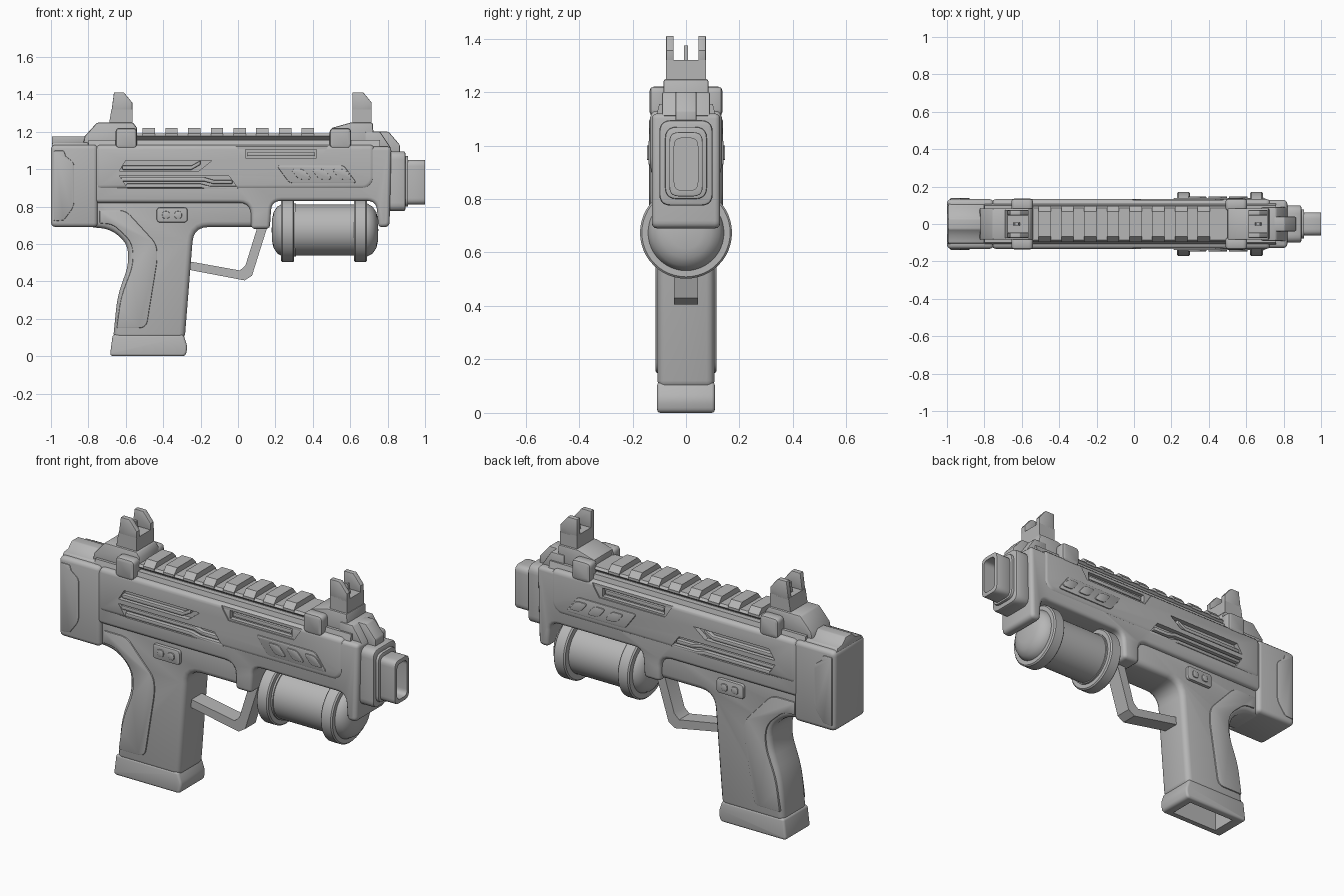
import bpy, bmesh, math
from mathutils import Vector, Matrix

if "Cube" in bpy.data.objects:
    bpy.data.objects.remove(bpy.data.objects["Cube"], do_unlink=True)

GREY = (0.47, 0.47, 0.47, 1)
mat = bpy.data.materials.new("matte grey")
mat.use_nodes = True
mat.diffuse_color = GREY
mat.node_tree.nodes["Principled BSDF"].inputs["Base Color"].default_value = GREY
parts, cutters = [], []


def fillet(pts):
    """Round every corner that carries a third value, its radius."""
    out, n = [], len(pts)
    for i, p in enumerate(pts):
        c = Vector(p[:2])
        if len(p) < 3:
            out.append(c)
            continue
        a, b = Vector(pts[i - 1][:2]) - c, Vector(pts[(i + 1) % n][:2]) - c
        r = min(p[2], a.length * 0.48, b.length * 0.48)
        s, e = c + a.normalized() * r, c + b.normalized() * r
        for k in range(6):
            t = k / 5
            out.append(s * (1 - t) ** 2 + c * 2 * t * (1 - t) + e * t * t)
    return out


def finish(name, bm, bevel=0, seg=2, cutter=False):
    bmesh.ops.recalc_face_normals(bm, faces=bm.faces)
    me = bpy.data.meshes.new(name)
    bm.to_mesh(me)
    bm.free()
    me.materials.append(mat)
    ob = bpy.data.objects.new(name, me)
    bpy.context.collection.objects.link(ob)
    if bevel:
        m = ob.modifiers.new("bevel", "BEVEL")
        m.width, m.segments, m.limit_method = bevel, seg, "ANGLE"
        m.angle_limit = math.radians(40)
    if cutter:
        ob.hide_render = True
    (cutters if cutter else parts).append(ob)
    return ob


def prism(name, pts, lo, hi, axis="y", mirror=False, **kw):
    """Extrude an (x,z) outline along y, or a (y,z) outline along x."""
    bm = bmesh.new()
    for s in ((1, -1) if mirror else (1,)):
        rings = []
        for d in (lo * s, hi * s):
            rings.append([bm.verts.new((p[0], d, p[1]) if axis == "y" else (d, p[0], p[1]))
                          for p in fillet(pts)])
        a, b = rings
        bm.faces.new(a)
        bm.faces.new(b[::-1])
        for i in range(len(a)):
            bm.faces.new((a[i - 1], a[i], b[i], b[i - 1]))
    return finish(name, bm, **kw)


def slab(name, pts, half, **kw):
    return prism(name, pts, -half, half, **kw)


def rect(a0, a1, b0, b1, r=0):
    pts = [(a0, b0), (a1, b0), (a1, b1), (a0, b1)]
    return [(*p, r) for p in pts] if r else pts


def strip(path, t):
    return path + [(x, z - t) for x, z in reversed(path)]


def sym(half):
    """Mirror a half cross-section across y = 0."""
    return half + [(-y, z) for y, z in reversed(half)]


def lathe(name, profile, z, seg=48):
    bm = bmesh.new()
    vs = [bm.verts.new((x, 0, z + r)) for x, r in profile]
    es = [bm.edges.new(e) for e in zip(vs, vs[1:])]
    bmesh.ops.spin(bm, geom=vs + es, cent=(0, 0, z), axis=(1, 0, 0),
                   angle=math.tau, steps=seg, use_duplicate=False)
    bmesh.ops.remove_doubles(bm, verts=bm.verts, dist=1e-4)
    return finish(name, bm)


def cut(cutter, *targets):
    for ob in targets:
        m = ob.modifiers.new("cut", "BOOLEAN")
        m.object, m.operation, m.solver = cutter, "DIFFERENCE", "EXACT"


# Receiver shells
shell = slab("lower_shell", [
    (-0.77, 0.82), (0.07, 0.82, 0.07), (0.07, 0.68), (0.17, 0.68), (0.18, 0.83, 0.05),
    (0.74, 0.83, 0.05), (0.75, 0.69), (0.81, 0.69, 0.03), (0.82, 1.12), (-0.77, 1.12)],
    0.128, bevel=0.02, seg=3)
cover = slab("upper_cover", [
    (-0.76, 0.89), (0.69, 0.89, 0.04), (0.73, 0.93, 0.04), (0.73, 1.13), (-0.76, 1.13)],
    0.134, bevel=0.025, seg=3)
prism("top_deck", sym([(0.112, 1.11), (0.1, 1.155)]), -0.8, 0.76, axis="x")

# Grip, frame and hollow base
frame = slab("grip_frame", [
    (-0.8, 0.9), (-0.8, 0.69), (-0.68, 0.68, 0.07), (-0.59, 0.6, 0.06), (-0.585, 0.49, 0.06),
    (-0.645, 0.32, 0.07), (-0.668, 0.09), (-0.285, 0.09), (-0.237, 0.69, 0.08),
    (0.1, 0.69), (0.1, 0.9)], 0.107, bevel=0.03, seg=3)
base = slab("grip_base", [
    (-0.685, 0.0, 0.02), (-0.28, 0.0, 0.02), (-0.27, 0.05, 0.02), (-0.292, 0.115), (-0.67, 0.115)],
    0.108, bevel=0.02, seg=3)
cut(prism("magazine_well", rect(-0.62, -0.33, -0.1, 0.3), -0.07, 0.07, cutter=True), frame, base)
prism("grip_panel", [
    (-0.74, 0.78), (-0.6, 0.78, 0.04), (-0.435, 0.6, 0.04), (-0.43, 0.52, 0.04),
    (-0.49, 0.15, 0.04), (-0.65, 0.15), (-0.625, 0.32, 0.06), (-0.56, 0.49, 0.06),
    (-0.565, 0.61, 0.06), (-0.67, 0.705, 0.06), (-0.74, 0.71)],
    0.095, 0.114, mirror=True, bevel=0.006)

# Control plate with two buttons
prism("control_plate", rect(-0.435, -0.27, 0.715, 0.795, 0.02), 0.1, 0.124, mirror=True, bevel=0.006)
for i, x in enumerate((-0.385, -0.32)):
    prism(f"button_{i + 1}", rect(x - 0.02, x + 0.02, 0.735, 0.775, 0.018),
          0.12, 0.13, mirror=True, bevel=0.004)

# Side vents, cut in and filled with ribs
for name, pts in (
        ("vent_upper", [(-0.6, 1.045), (-0.14, 1.045), (-0.21, 0.99), (-0.635, 0.99)]),
        ("vent_lower", [(-0.635, 0.965), (-0.05, 0.965), (0.0, 0.897), (-0.59, 0.897)])):
    cut(prism(name, pts, 0.106, 0.2, mirror=True, cutter=True), shell, cover)
for i, path in enumerate((
        [(-0.62, 1.018), (-0.25, 1.018), (-0.2, 1.046)],
        [(-0.625, 0.956), (-0.18, 0.956), (-0.13, 0.942), (-0.03, 0.942)],
        [(-0.6, 0.922), (-0.2, 0.922), (-0.15, 0.91), (0, 0.91)])):
    prism(f"vent_rib_{i + 1}", strip(path, 0.022), 0.1, 0.128, mirror=True, bevel=0.006)

# Side slot with its bar
cut(prism("slot_bevel", [(-0.01, 1.12), (0.035, 1.05), (0.435, 1.05), (0.48, 1.12)],
          0.127, 0.2, mirror=True, cutter=True), cover)
cut(prism("slot", rect(0.04, 0.42, 1.06, 1.105), 0.105, 0.2, mirror=True, cutter=True), shell, cover)
prism("slot_bar", rect(0.05, 0.41, 1.07, 1.092), 0.1, 0.118, mirror=True, bevel=0.004)

# Slanted plate with three raised pads
prism("slanted_plate", [(0.205, 1.02, 0.02), (0.565, 1.02, 0.02), (0.635, 0.925, 0.02), (0.275, 0.925, 0.02)],
      0.12, 0.14, mirror=True, bevel=0.005)
for i in range(3):
    x = 0.28 + 0.11 * i
    prism(f"plate_pad_{i + 1}", [(x, 1.0, 0.02), (x + 0.07, 1.0, 0.02), (x + 0.115, 0.945, 0.02),
                                 (x + 0.045, 0.945, 0.02)], 0.13, 0.146, mirror=True, bevel=0.005)

# Butt
slab("butt", [(-1.0, 0.69, 0.03), (-0.75, 0.69), (-0.75, 1.13), (-1.0, 1.13, 0.03)],
     0.133, bevel=0.025, seg=3)
prism("butt_pad", [(-0.985, 1.1), (-0.93, 1.1), (-0.92, 1.07), (-0.875, 1.035, 0.02),
                   (-0.875, 0.8, 0.03), (-0.93, 0.725), (-0.985, 0.72)],
      0.1, 0.138, mirror=True, bevel=0.008)
prism("butt_ridge", sym([(0.115, 1.11), (0.1, 1.14), (0.06, 1.145), (0.028, 1.175)]),
      -0.995, -0.8, axis="x", bevel=0.006)

# Trigger guard
guard = [(-0.28, 0.51), (0.01, 0.458), (0.04, 0.485), (0.11, 0.71),
         (0.163, 0.71), (0.075, 0.43), (0.035, 0.405), (-0.28, 0.465)]
slab("trigger_guard", guard, 0.045)

# Underslung canister and its bands
end = [(0.0, 0.0), (0.002, 0.06), (0.01, 0.095), (0.03, 0.125), (0.06, 0.142), (0.13, 0.142), (0.13, 0.136)]
AXIS_Z = 0.674
lathe("canister", [(0.18 + d, r) for d, r in end] + [(0.75 - d, r) for d, r in reversed(end)], AXIS_Z)
for side, x in (("rear", 0.23), ("front", 0.62)):
    lathe(f"{side}_band", [(x, 0.13), (x, 0.165), (x + 0.007, 0.172), (x + 0.063, 0.172),
                           (x + 0.07, 0.165), (x + 0.07, 0.13)], AXIS_Z)

# Stepped muzzle
prism("muzzle_collar", rect(-0.1, 0.1, 0.775, 1.095, 0.045), 0.8, 0.895, axis="x", bevel=0.01)
prism("muzzle_step", rect(-0.078, 0.078, 0.8, 1.07, 0.045), 0.88, 0.91, axis="x", bevel=0.005)
muzzle = prism("muzzle", rect(-0.062, 0.062, 0.81, 1.05, 0.035), 0.9, 1.0, axis="x", bevel=0.004)
cut(prism("bore", rect(-0.044, 0.044, 0.832, 1.028, 0.03), 0.915, 1.1, axis="x", cutter=True), muzzle)
slab("nose_block", [(0.68, 1.1), (0.68, 1.2), (0.76, 1.2), (0.82, 1.11)], 0.09, bevel=0.008)
slab("nose_tab", [(0.72, 1.06), (0.72, 1.2), (0.805, 1.2), (0.865, 1.13), (0.865, 1.06)], 0.04, bevel=0.006)

# Top rail and teeth
prism("rail", sym([(0.07, 1.15), (0.07, 1.158), (0.095, 1.178), (0.085, 1.19)]), -0.56, 0.52, axis="x")
for i in range(8):
    x = -0.51 + 0.1215 * i
    prism(f"rail_tooth_{i + 1}", sym([(0.095, 1.176), (0.095, 1.19), (0.068, 1.22)]), x, x + 0.066, axis="x")

# Sight mounts, clamps and sights
slab("rear_mount", [(-0.83, 1.12), (-0.82, 1.175), (-0.755, 1.248), (-0.56, 1.248), (-0.54, 1.22),
                    (-0.54, 1.12)], 0.084, bevel=0.008)
slab("front_mount", [(0.5, 1.12), (0.5, 1.22), (0.6, 1.248), (0.72, 1.248), (0.73, 1.12)],
     0.084, bevel=0.008)
for side, x, back, front in (("rear", -0.655, -0.69, -0.565), ("front", 0.49, 0.612, 0.715)):
    prism(f"{side}_clamp", rect(x, x + 0.115, 1.11, 1.22, 0.025), 0.07, 0.136, mirror=True, bevel=0.015)
    slant = 0.027 if side == "rear" else 0
    slab(f"{side}_sight_base", [(back, 1.24), (back + slant / 2, 1.32), (front, 1.32), (front, 1.24)], 0.074)
    prism(f"{side}_sight_post", [(back + slant / 2, 1.31), (back + slant, 1.41), (front - 0.045, 1.41),
                                 (front, 1.355), (front, 1.31)], 0.046, 0.074, mirror=True, bevel=0.003)
    mid = (back + front) / 2
    slab(f"{side}_sight_pin", [(mid - 0.02, 1.3), (mid - 0.01, 1.375), (mid + 0.01, 1.375), (mid + 0.02, 1.3)], 0.008)

# Apply modifiers, drop the cutters, shade
bpy.ops.object.select_all(action="DESELECT")
for ob in parts:
    ob.select_set(True)
bpy.context.view_layer.objects.active = parts[0]
bpy.ops.object.convert(target="MESH")
for ob in cutters:
    bpy.data.objects.remove(ob, do_unlink=True)
bpy.ops.object.shade_smooth_by_angle(angle=math.radians(35))
